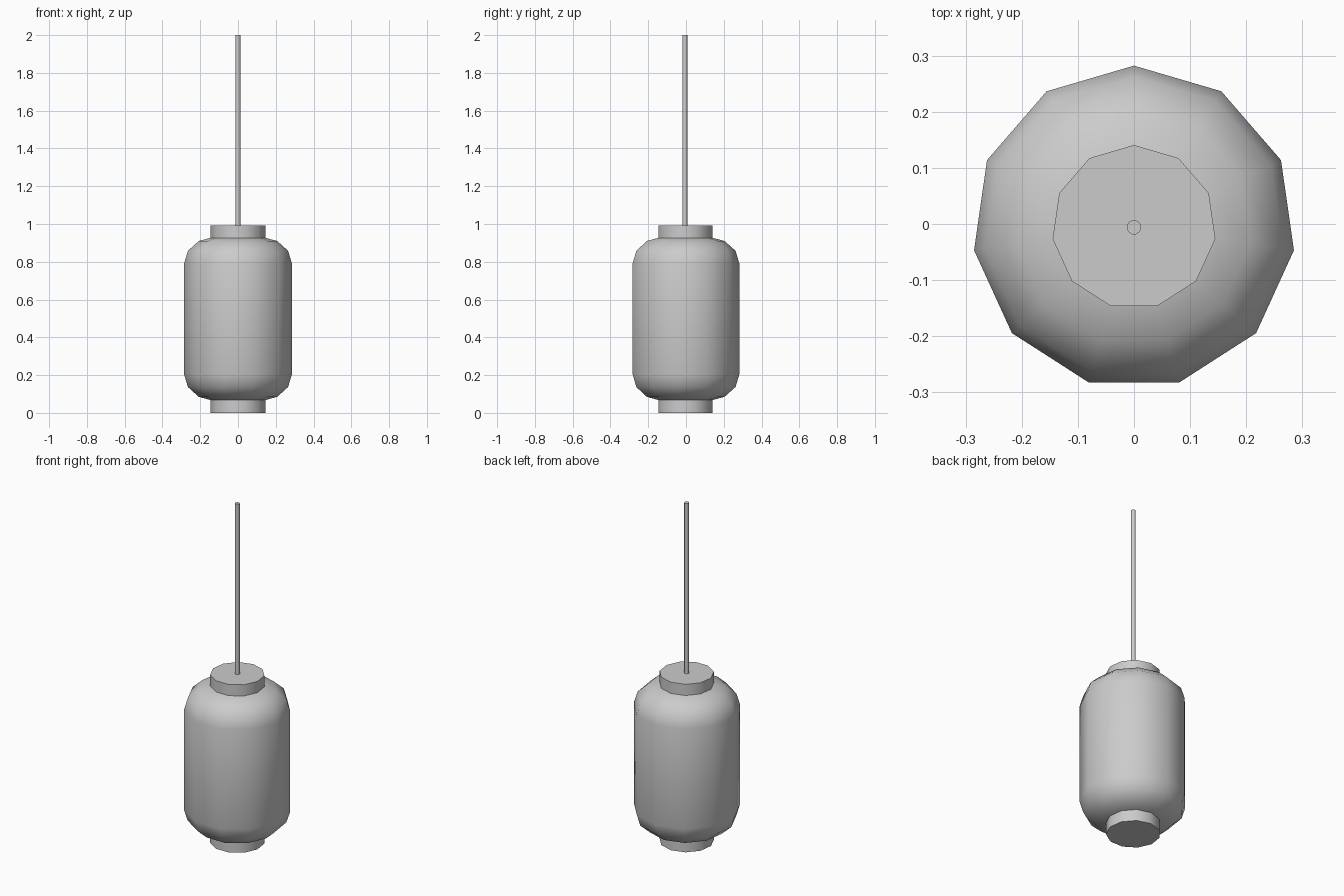
import bpy, bmesh, math

if "Cube" in bpy.data.objects:
    bpy.data.objects.remove(bpy.data.objects["Cube"])

CY = -0.0058  # odd-sided ring offset so the bounds are centred on y = 0


def lathe(name, profile, sides, cap=True, cy=CY):
    """Revolve (radius, z) points, first corner pointing to +y."""
    bm = bmesh.new()
    rings = []
    for r, z in profile:
        ring = []
        for i in range(sides):
            a = math.pi / 2 + 2 * math.pi * i / sides
            ring.append(bm.verts.new((r * math.cos(a), cy + r * math.sin(a), z)))
        rings.append(ring)
    for lo, hi in zip(rings, rings[1:]):
        for i in range(sides):
            j = (i + 1) % sides
            bm.faces.new((lo[i], lo[j], hi[j], hi[i]))
    if cap:
        bm.faces.new(rings[0][::-1])
        bm.faces.new(rings[-1])
    mesh = bpy.data.meshes.new(name)
    bm.to_mesh(mesh)
    bm.free()
    obj = bpy.data.objects.new(name, mesh)
    bpy.context.collection.objects.link(obj)
    bpy.ops.object.select_all(action='DESELECT')
    obj.select_set(True)
    bpy.context.view_layer.objects.active = obj
    bpy.ops.object.shade_smooth_by_angle(angle=math.radians(40))
    return obj


# Rounded paper shade, symmetric top to bottom about z = 0.4975
half = [(0.146, 0.068), (0.21, 0.085), (0.268, 0.137), (0.288, 0.203)]
lathe("lantern_shade", half + [(r, 0.995 - z) for r, z in reversed(half)], 11, cap=False)

# End collars
lathe("bottom_collar", [(0.1465, 0.0), (0.1465, 0.068)], 11)
lathe("top_collar", [(0.1465, 0.927), (0.1465, 0.993)], 11)

# Hanging cord
lathe("hanging_cord", [(0.013, 0.99), (0.013, 2.0)], 11, cy=0.0 + CY)
